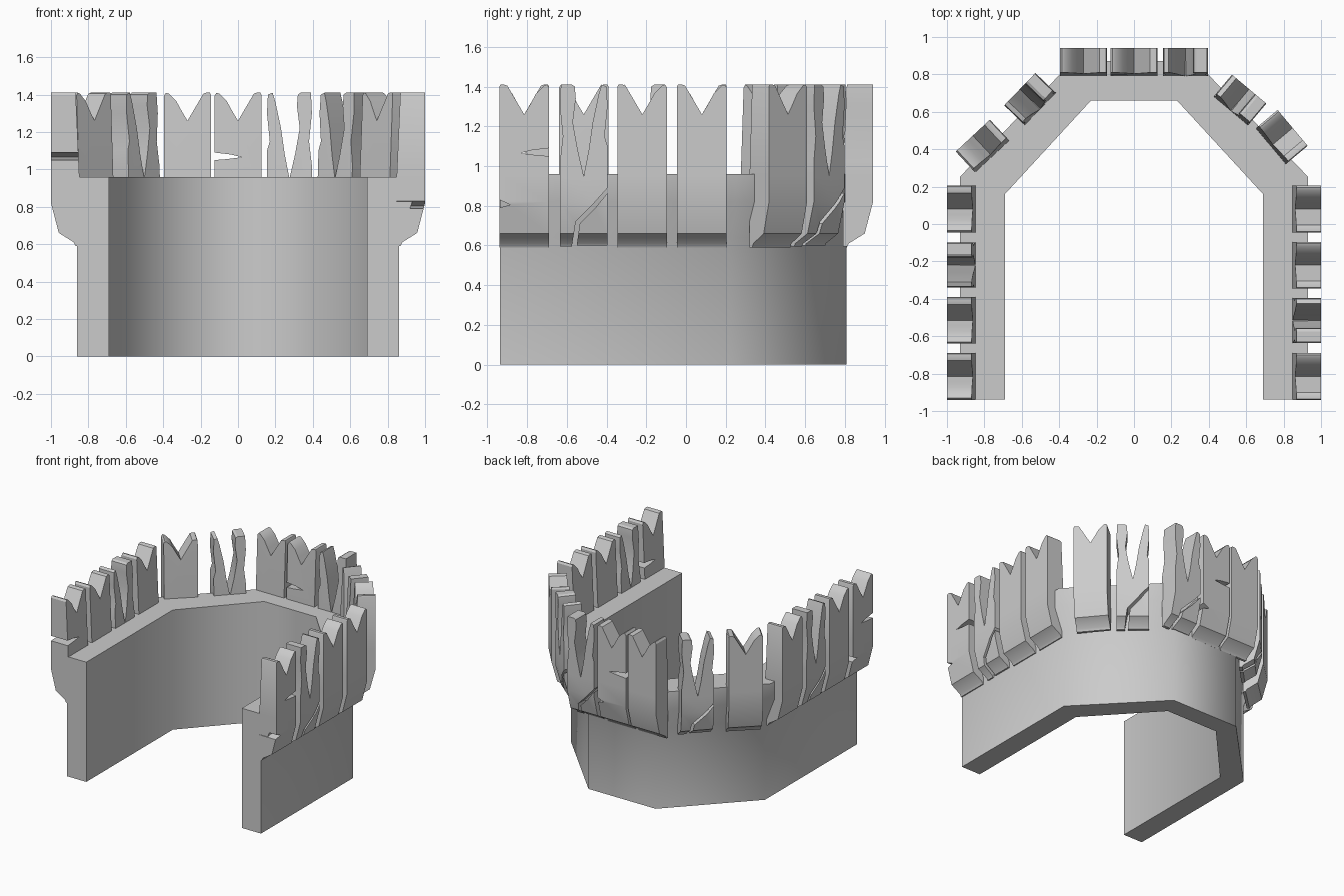
import bpy, bmesh
from math import radians, cos, sin
from mathutils import Vector

if "Cube" in bpy.data.objects:
    bpy.data.objects.remove(bpy.data.objects["Cube"])


def finish(name, bm, angle):
    bmesh.ops.recalc_face_normals(bm, faces=bm.faces)
    me = bpy.data.meshes.new(name)
    bm.to_mesh(me)
    bm.free()
    ob = bpy.data.objects.new(name, me)
    bpy.context.collection.objects.link(ob)
    bpy.ops.object.select_all(action='DESELECT')
    bpy.context.view_layer.objects.active = ob
    ob.select_set(True)
    bpy.ops.object.shade_smooth_by_angle(angle=radians(angle))
    return ob


def lerp(table, z):
    # piecewise-linear lookup of depth by height
    for (z0, d0), (z1, d1) in zip(table, table[1:]):
        if z <= z1:
            return d0 + (d1 - d0) * max(0, z - z0) / (z1 - z0)
    return table[-1][1]


# Horseshoe wall: flared section swept round the angled plan
section = [(0, 0), (.17, 0), (.17, .64), (.24, .82), (.24, .96), (0, .96)]
bm = bmesh.new()
rings = []
for side, order in ((1, (0, 1, 2)), (-1, (2, 1, 0))):
    for i in order:
        ring = []
        for t, z in section:
            x, y = [(.69 + t, -.937), (.69 + t, .16 + .39 * t),
                    (.23 + .4 * t, .66 + .88 * t)][i]
            ring.append(bm.verts.new((side * x, y, z)))
        rings.append(ring)
n = len(section)
for a, b in zip(rings, rings[1:]):
    for i in range(n):
        bm.faces.new((a[i], a[(i + 1) % n], b[(i + 1) % n], b[i]))
bm.faces.new(rings[0])
bm.faces.new(rings[-1])
finish("curved_wall", bm, 50)

# Merlon outlines (width, height)
notch_top = [(.125, 1.395), (.115, 1.41), (.1, 1.405), (.06, 1.365), (.03, 1.31),
             (0, 1.26), (-.085, 1.405), (-.1, 1.41), (-.12, 1.41), (-.125, 1.4)]
plain = [[(-.125, .59), (.125, .59)] + notch_top]
chipped = [[(-.125, .59), (.125, .59), (.125, 1.05), (.06, 1.055), (-.02, 1.065),
            (.04, 1.08), (.125, 1.09)] + notch_top
           + [(-.125, .83), (-.07, .805), (-.125, .79)]]
split = [[(-.12, .595), (-.06, .595), (-.04, .72), (.04, .8), (.12, .89), (.12, 1.1),
          (.105, 1.15), (.12, 1.3), (.115, 1.4), (.09, 1.41), (.075, 1.36), (.045, 1.22),
          (.025, 1.08), (0, .95), (-.03, 1.08), (-.055, 1.22), (-.04, 1.34),
          (-.045, 1.4), (-.06, 1.41), (-.115, 1.41), (-.12, 1.3), (-.105, 1.15), (-.12, 1.02)],
         [(-.035, .6), (.12, .6), (.12, .865), (.055, .785), (-.02, .71)]]

OUTER = [(.59, .02), (.61, .03), (.66, .11), (.82, .152), (1.42, .152)]
INNER = [(.59, 0), (.96, 0), (1.41, .02)]


def merlon(name, outlines, x, y, deg):
    # (x, y) is the middle of the inner face, deg the outward direction
    bm = bmesh.new()
    for pts in outlines:
        inner = [bm.verts.new((0, u, z)) for u, z in pts]
        outer = [bm.verts.new((1, u, z)) for u, z in pts]
        bm.faces.new(inner)
        bm.faces.new(outer)
        for i in range(len(pts)):
            j = (i + 1) % len(pts)
            bm.faces.new((inner[i], inner[j], outer[j], outer[i]))
    for z in (.61, .66, .82, .96):
        bmesh.ops.bisect_plane(bm, geom=bm.verts[:] + bm.edges[:] + bm.faces[:],
                               plane_co=(0, 0, z), plane_no=(0, 0, 1))
    for v in bm.verts:
        v.co.x = lerp(OUTER if v.co.x > .5 else INNER, v.co.z)
    ob = finish(name, bm, 32)
    ob.location = (x, y, 0)
    ob.rotation_euler.z = radians(deg)


# Straight sides, front to back
for i, y in enumerate((-.815, -.515, -.22, .08)):
    merlon("right_merlon", (chipped, split, plain, plain)[i], .848, y, 0)
    merlon("left_merlon", (chipped, plain, split, plain)[i], -.848, y, 180)

# Back row
for x, shape in ((-.27, plain), (0, chipped), (.275, split)):
    merlon("back_merlon", shape, x, .79, 90)

# Angled corners, placed by their centres
for x, y, deg, shape in ((.79, .465, 40, plain), (.567, .663, 50, split),
                         (-.81, .417, 133, plain), (-.556, .668, 136, split)):
    c = Vector((x, y)) - .076 * Vector((cos(radians(deg)), sin(radians(deg))))
    merlon("corner_merlon", shape, c.x, c.y, deg)
